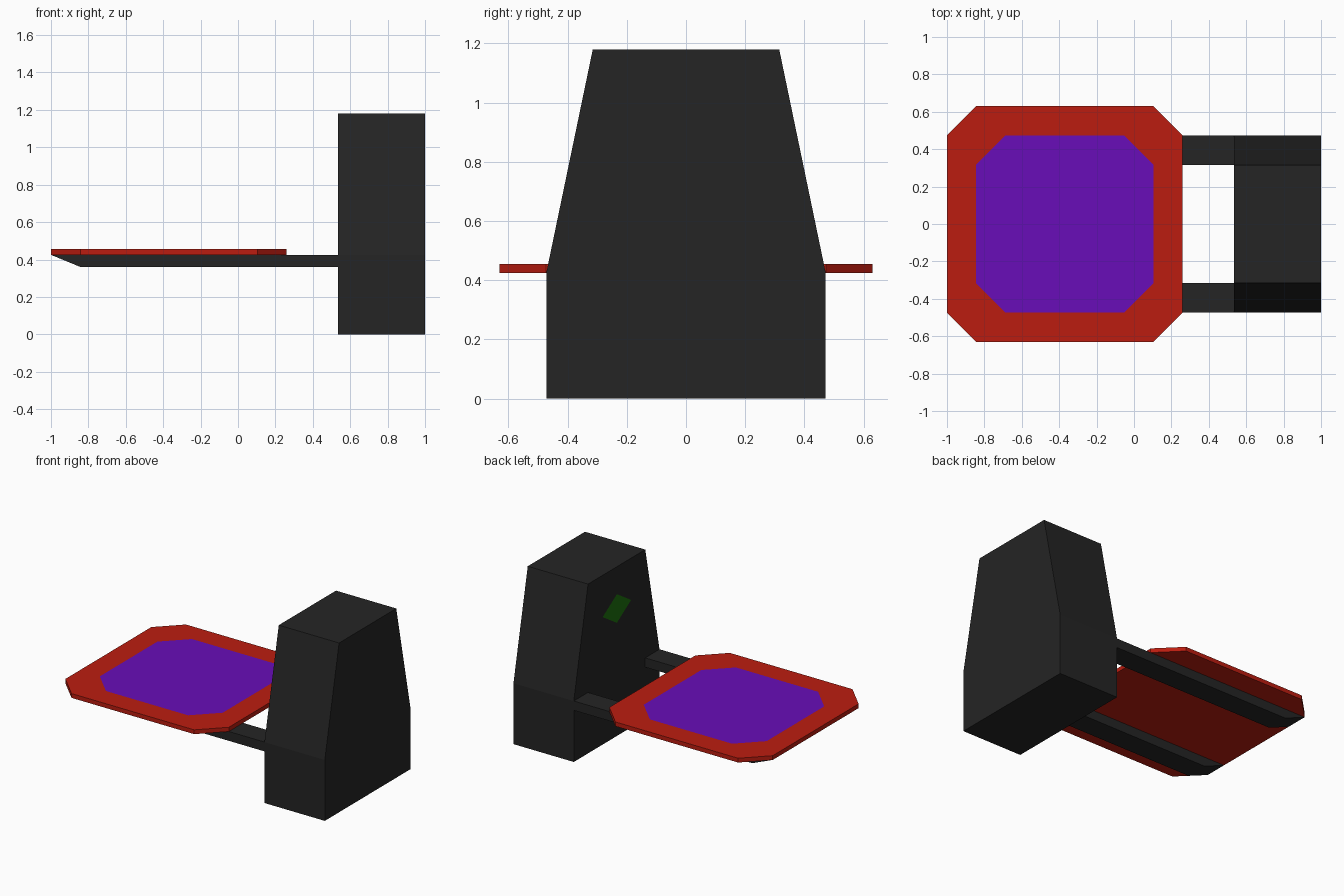
import bpy, bmesh
from mathutils import Vector

if "Cube" in bpy.data.objects:
    bpy.data.objects.remove(bpy.data.objects["Cube"])


def material(name, rgb):
    m = bpy.data.materials.new(name)
    m.diffuse_color = (*rgb, 1)
    m.use_nodes = True
    m.node_tree.nodes["Principled BSDF"].inputs["Base Color"].default_value = m.diffuse_color
    return m


BLACK = material("black", (0.018, 0.018, 0.018))
RED = material("red", (0.5, 0.012, 0.005))
PURPLE = material("purple", (0.14, 0.004, 0.48))
GREEN = material("green", (0.012, 0.16, 0.004))


def finish(name, bm, *mats):
    mesh = bpy.data.meshes.new(name)
    bm.to_mesh(mesh)
    bm.free()
    for m in mats:
        mesh.materials.append(m)
    ob = bpy.data.objects.new(name, mesh)
    bpy.context.collection.objects.link(ob)
    return ob


def prism(name, points, offset, mat):
    bm = bmesh.new()
    face = bm.faces.new([bm.verts.new(p) for p in points])
    ext = bmesh.ops.extrude_face_region(bm, geom=[face], use_keep_orig=True)
    moved = [v for v in ext["geom"] if isinstance(v, bmesh.types.BMVert)]
    bmesh.ops.translate(bm, vec=Vector(offset), verts=moved)
    bmesh.ops.recalc_face_normals(bm, faces=bm.faces)
    return finish(name, bm, mat)


def octagon(cx, half, cut, z):
    a, b = half, half - cut
    return [(cx + x, y, z) for x, y in
            [(a, -b), (a, b), (b, a), (-b, a), (-a, b), (-a, -b), (-b, -a), (b, -a)]]


# Tapered upright body
half = [(0.472, 0), (0.472, 0.425), (0.315, 1.18)]
profile = half + [(-y, z) for y, z in reversed(half)]
prism("body", [(0.535, y, z) for y, z in profile], (0.465, 0, 0), BLACK)

# Pair of support arms with sloped tips
for side, y in (("left", -0.472), ("right", 0.315)):
    arm = [(-1, 0.425), (-0.842, 0.36), (0.535, 0.36), (0.535, 0.425)]
    prism(side + "_arm", [(x, y, z) for x, z in arm], (0, 0.157, 0), BLACK)

# Octagonal plate: red rim and underside, purple inlay flush with the top
bm = bmesh.new()
bottom, top, inner = [[bm.verts.new(p) for p in octagon(-0.37, h, 0.157, z)]
                      for h, z in ((0.63, 0.425), (0.63, 0.455), (0.474, 0.455))]
bm.faces.new(bottom[::-1])
bm.faces.new(inner).material_index = 1
for lo, hi in ((bottom, top), (top, inner)):
    for i in range(8):
        j = (i + 1) % 8
        bm.faces.new((lo[i], lo[j], hi[j], hi[i]))
finish("plate", bm, RED, PURPLE)

# Green diamond marker on the body's inner face
bm = bmesh.new()
bm.faces.new([bm.verts.new((0.533, y, z)) for y, z in
              [(0, 0.99), (0.157, 0.89), (0, 0.79), (-0.157, 0.89)]])
finish("diamond_marker", bm, GREEN)
